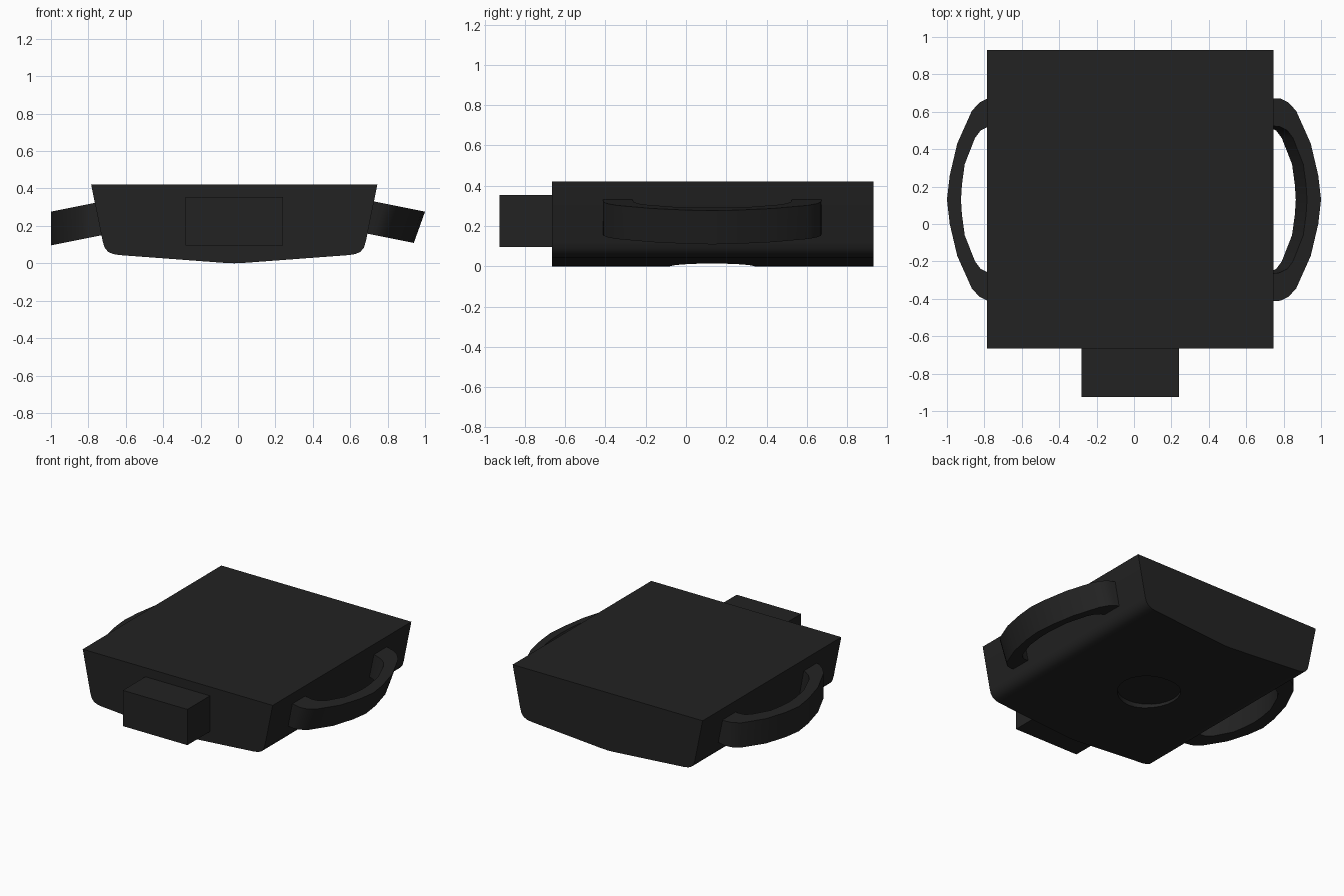
import bpy
import bmesh
import math

cube = bpy.data.objects.get("Cube")
if cube:
    bpy.data.objects.remove(cube, do_unlink=True)

CX, CY = -0.02, 0.13   # middle of the main case

black = bpy.data.materials.new("matte black")
black.use_nodes = True
colour = (0.0165, 0.0165, 0.0165, 1)
black.diffuse_color = colour
black.node_tree.nodes["Principled BSDF"].inputs["Base Color"].default_value = colour


def make_object(name, bm):
    bmesh.ops.recalc_face_normals(bm, faces=bm.faces)
    mesh = bpy.data.meshes.new(name)
    bm.to_mesh(mesh)
    bm.free()
    mesh.materials.append(black)
    obj = bpy.data.objects.new(name, mesh)
    bpy.context.collection.objects.link(obj)
    return obj


def select_only(obj):
    bpy.ops.object.select_all(action='DESELECT')
    obj.select_set(True)
    bpy.context.view_layer.objects.active = obj


def smooth(obj):
    select_only(obj)
    bpy.ops.object.shade_smooth_by_angle(angle=math.radians(30))


def extrude_profile(name, profile, y0, y1):
    """Extrude an x-z outline along y."""
    bm = bmesh.new()
    face = bm.faces.new([bm.verts.new((x, y0, z)) for x, z in profile])
    new = bmesh.ops.extrude_face_region(bm, geom=[face])["geom"]
    verts = [v for v in new if isinstance(v, bmesh.types.BMVert)]
    bmesh.ops.translate(bm, verts=verts, vec=(0, y1 - y0, 0))
    return make_object(name, bm)


# Main case: tapered sides, rounded lower corners, shallow keel
half = [(0.765, 0.42), (0.704, 0.12), (0.694, 0.085), (0.675, 0.062),
        (0.65, 0.05), (0.615, 0.044), (0.05, 0.002)]
profile = [(CX + x, z) for x, z in half] + [(CX, 0)]
profile += [(CX - x, z) for x, z in reversed(half)]
case = extrude_profile("main_case", profile, -0.665, 0.93)

# Round recess in the underside
bm = bmesh.new()
bmesh.ops.create_cone(bm, cap_ends=True, segments=24, radius1=0.21, radius2=0.21, depth=0.2)
bmesh.ops.translate(bm, verts=bm.verts, vec=(CX, CY, -0.065))
cutter = make_object("recess_cutter", bm)
cutter.hide_render = True
cut = case.modifiers.new("recess", 'BOOLEAN')
cut.operation = 'DIFFERENCE'
cut.solver = 'EXACT'
cut.object = cutter
select_only(case)
bpy.ops.object.modifier_apply(modifier=cut.name)
bpy.data.objects.remove(cutter, do_unlink=True)
smooth(case)

# Front connector block
extrude_profile("front_block", [(-0.28, 0.095), (0.24, 0.095), (0.24, 0.355), (-0.28, 0.355)],
                -0.925, -0.66)

# Side handles: paired outer and inner points, from one end to the middle
stations = [((0.69, 0.545), (0.69, 0.40)), ((0.785, 0.54), (0.78, 0.39)),
            ((0.825, 0.52), (0.82, 0.37)), ((0.867, 0.475), (0.85, 0.33)),
            ((0.945, 0.30), (0.905, 0.19)), ((0.985, 0.13), (0.92, 0.08)),
            ((1.0, 0), (0.925, 0))]
path = stations + [((o[0], -o[1]), (i[0], -i[1])) for o, i in reversed(stations[:-1])]


def make_handle(name, side, height, lean):
    """Bow handle sloping down outwards; its lower edge leans towards the case."""
    bm = bmesh.new()
    rings = []
    for (ox, oy), (ix, iy) in path:
        ring = []
        for x, y, low in ((ox, oy, 0), (ix, iy, 0), (ix, iy, 1), (ox, oy, 1)):
            z = 0.325 - 0.2 * (x - 0.755) - low * height
            ring.append(bm.verts.new((side * (x - low * lean), CY + y, z)))
        rings.append(ring)
    for a, b in zip(rings, rings[1:]):
        for k in range(4):
            n = (k + 1) % 4
            bm.faces.new((a[k], a[n], b[n], b[k]))
    bm.faces.new(rings[0])
    bm.faces.new(rings[-1])
    smooth(make_object(name, bm))


make_handle("left_handle", 1, 0.167, 0.06)
make_handle("right_handle", -1, 0.18, 0)
